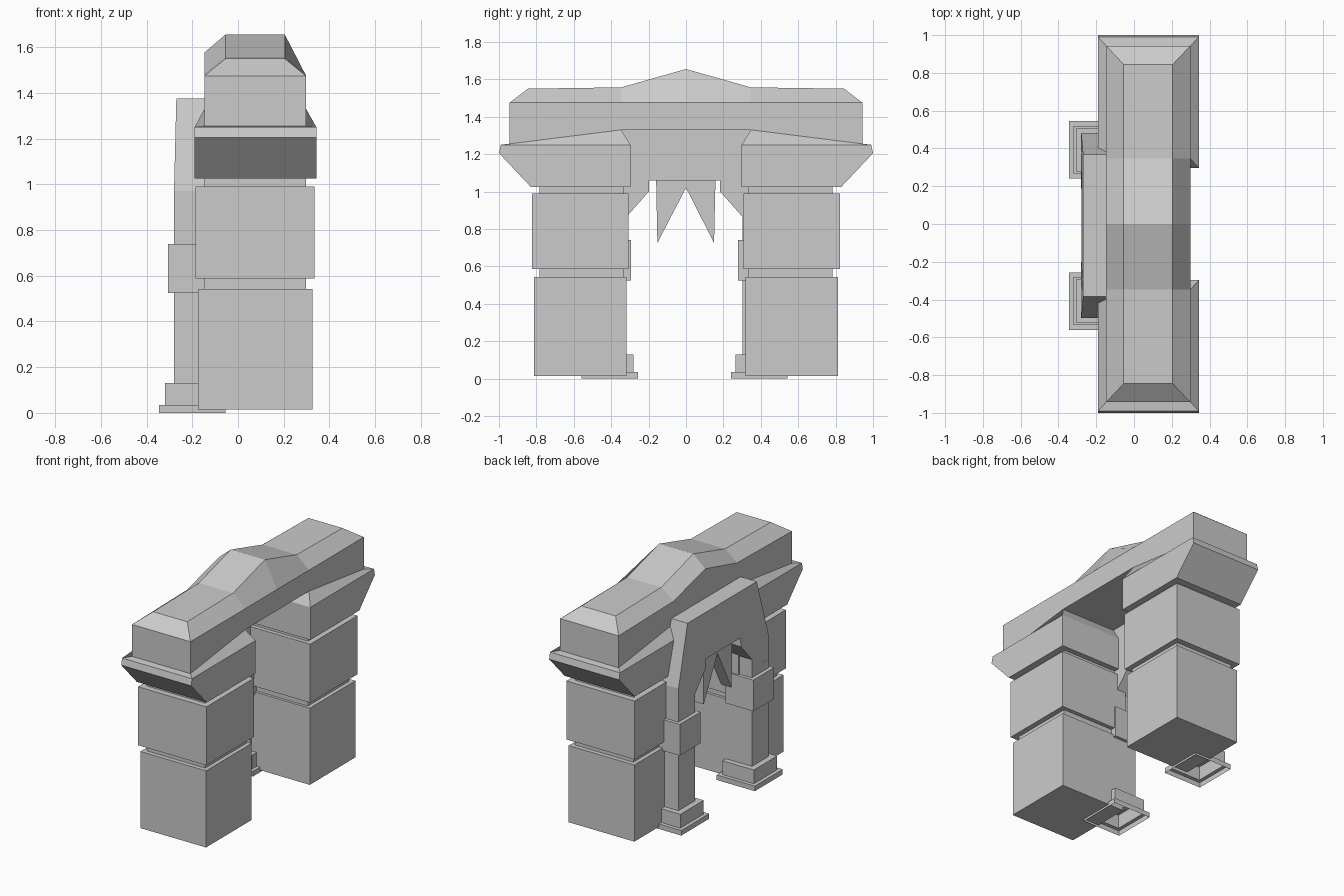
import bpy, bmesh

if "Cube" in bpy.data.objects:
    bpy.data.objects.remove(bpy.data.objects["Cube"])


def finish(name, bm):
    bmesh.ops.recalc_face_normals(bm, faces=bm.faces)
    me = bpy.data.meshes.new(name)
    bm.to_mesh(me)
    bm.free()
    ob = bpy.data.objects.new(name, me)
    bpy.context.collection.objects.link(ob)
    return ob


def skin(bm, rings):
    """Join successive closed rings of points with quads."""
    vs = [[bm.verts.new(p) for p in r] for r in rings]
    n = len(rings[0])
    for a, b in zip(vs, vs[1:]):
        for i in range(n):
            j = (i + 1) % n
            bm.faces.new((a[i], a[j], b[j], b[i]))
    return vs


def rect(x0, x1, y0, y1, z0, z1=None):
    """Rectangle; z0 at the y0 edge, z1 at the y1 edge."""
    z1 = z0 if z1 is None else z1
    return [(x0, y0, z0), (x1, y0, z0), (x1, y1, z1), (x0, y1, z1)]


def stack(name, rings, side, bottom=True):
    bm = bmesh.new()
    vs = skin(bm, [[(x, y * side, z) for x, y, z in r] for r in rings])
    if bottom:
        bm.faces.new(vs[0])
    bm.faces.new(vs[-1])
    return finish(name, bm)


low, high = (-0.175, 0.325, 0.317, 0.812), (-0.185, 0.335, 0.307, 0.823)
neck = (-0.147, 0.298, 0.335, 0.782)
pillar = [rect(*s, z) for s, z in (
    (low, 0.015), (low, 0.543), (neck, 0.543), (neck, 0.587),
    (high, 0.587), (high, 0.99), (neck, 0.99), (neck, 1.03))]

capital = [rect(-0.19, 0.343, 0.297, 0.83, 1.025),
           rect(-0.19, 0.343, 0.297, 1.0, 1.205),
           rect(-0.19, 0.343, 0.297, 0.99, 1.25),
           rect(-0.147, 0.298, 0.347, 0.943, 1.33, 1.255)]


def column_ring(hx, hy, z):
    return rect(-0.2 - hx, -0.2 + hx, 0.4 - hy, 0.4 + hy, z)


column = [column_ring(*p) for p in (
    (.145, .152, 0), (.145, .152, .035), (.12, .127, .035), (.12, .127, .13),
    (.08, .09, .13), (.08, .09, .525), (.106, .113, .525), (.106, .113, .74),
    (.08, .09, .74), (.08, .09, .80))]

for side, tag in ((-1, "front"), (1, "rear")):
    stack(tag + "_pillar", pillar, side)
    stack(tag + "_capital", capital, side)
    stack(tag + "_arch_column", column, side, bottom=False).location.y = -0.008

# Lintel: (y of sides, y of top, bottom z, -x edge z, top z)
bm = bmesh.new()
half = [(0.943, 0.845, 1.255, 1.475, 1.55), (0.347, 0.347, 1.33, 1.485, 1.557)]
stations = [(-a, -b, c, d, e) for a, b, c, d, e in half]
stations += [(0, 0, 1.33, 1.577, 1.655)] + half[::-1]
rings = [[(-0.147, ys, zb), (-0.147, ys, zl), (-0.055, yt, zt),
          (0.205, yt, zt), (0.298, ys, 1.475), (0.298, ys, zb)]
         for ys, yt, zb, zl, zt in stations]
vs = skin(bm, rings)
for r in (vs[0], vs[-1]):
    bm.faces.new((r[0], r[1], r[4], r[5]))
    bm.faces.new((r[1], r[2], r[3], r[4]))
finish("lintel", bm)


def plate(name, outline, x0, x1, lean=0.0):
    """Extrude a y-z outline along x; the outer face leans in at the top."""
    bm = bmesh.new()
    vs = skin(bm, [[(x0 + lean * max(0, z - 0.97), y, z) for y, z in outline],
                   [(x1, y, z) for y, z in outline]])
    bm.faces.new(vs[0])
    bm.faces.new(vs[1])
    finish(name, bm).location.y = -0.008


# Inner arch with splayed shoulders
arch = [(0.49, 0.74), (0.49, 0.97), (0.377, 1.375)]
inner = [(0.19, 1.06), (0.19, 1.0), (0.31, 0.865), (0.31, 0.74)]
right = inner + arch
plate("inner_arch", right + [(-y, z) for y, z in right[::-1]], -0.28, -0.12, 0.025)

# Hanging fangs
plate("fangs", [(-0.152, 1.08), (-0.145, 0.725), (0.008, 1.02),
                (0.158, 0.725), (0.166, 1.08)], -0.24, -0.16)
